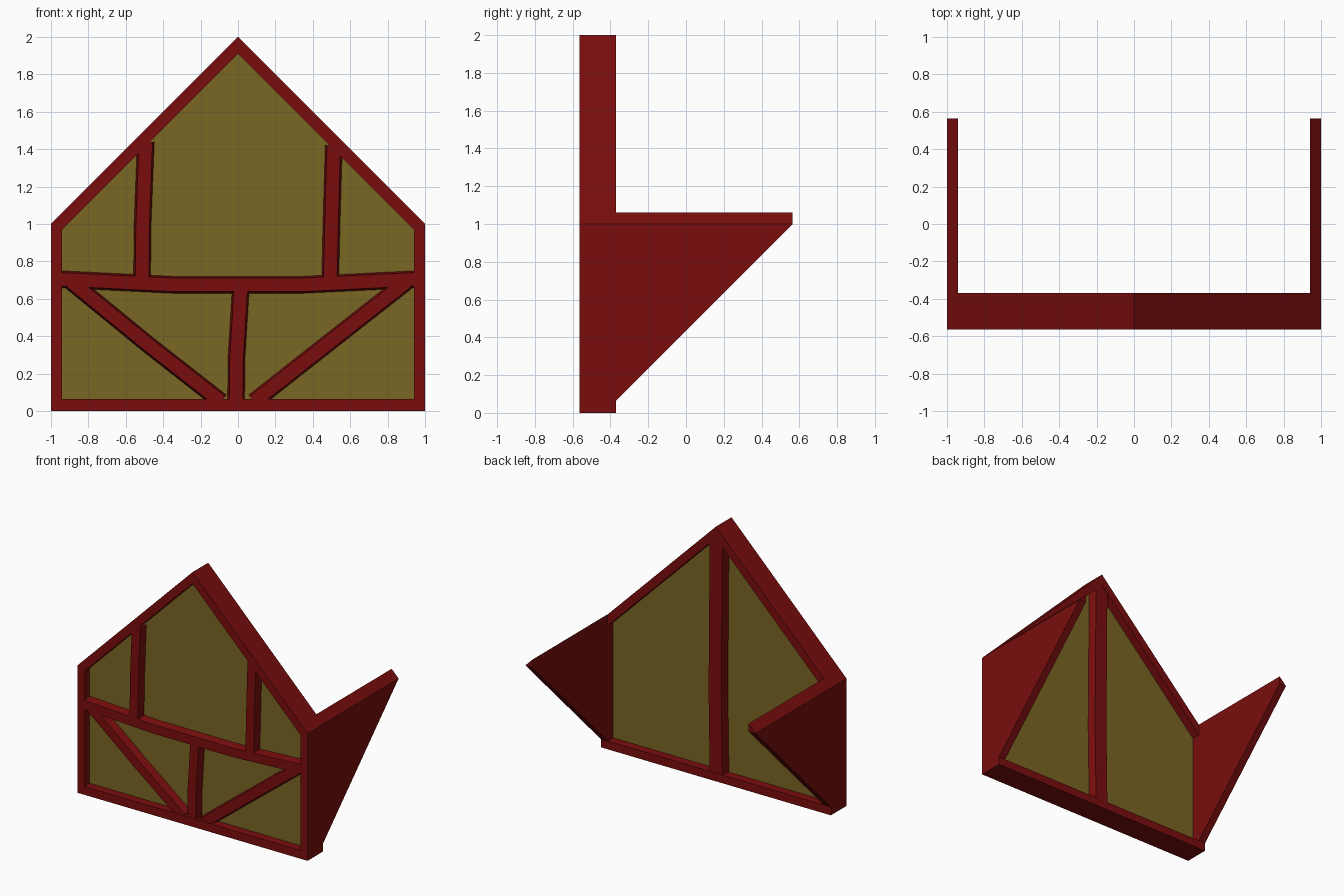
import bpy
import bmesh
from mathutils import Vector

cube = bpy.data.objects.get("Cube")
if cube:
    bpy.data.objects.remove(cube, do_unlink=True)


def make_material(name, rgb):
    mat = bpy.data.materials.new(name)
    mat.use_nodes = True
    mat.diffuse_color = (*rgb, 1)
    mat.node_tree.nodes["Principled BSDF"].inputs["Base Color"].default_value = (*rgb, 1)
    return mat


RED = make_material("dark red timber", (0.195, 0.004, 0.004))
OLIVE = make_material("olive plaster", (0.195, 0.132, 0.017))

FRONT, BACK = -0.565, -0.37
PANEL_FRONT, PANEL_BACK = -0.498, -0.437


def finish(name, bm, mat):
    bmesh.ops.recalc_face_normals(bm, faces=bm.faces)
    mesh = bpy.data.meshes.new(name)
    bm.to_mesh(mesh)
    bm.free()
    mesh.materials.append(mat)
    obj = bpy.data.objects.new(name, mesh)
    bpy.context.collection.objects.link(obj)
    return obj


def gable(wall, floor, peak):
    """House-shaped outline with 45 degree roof slopes."""
    eave = peak - wall
    return [(-wall, floor), (wall, floor), (wall, eave), (0, peak), (-wall, eave)]


def loop(bm, outline, y):
    return [bm.verts.new((x, y, z)) for x, z in outline]


def bridge(bm, a, b):
    for i in range(len(a)):
        j = (i + 1) % len(a)
        bm.faces.new((a[i], a[j], b[j], b[i]))


# Outer frame: hollow gable ring
bm = bmesh.new()
outer, inner = gable(1, 0, 2), gable(0.94, 0.065, 1.91)
rings = [loop(bm, outer, FRONT), loop(bm, inner, FRONT),
         loop(bm, inner, BACK), loop(bm, outer, BACK)]
for i in range(4):
    bridge(bm, rings[i], rings[(i + 1) % 4])
finish("gable_frame", bm, RED)

# Recessed wall panel
bm = bmesh.new()
outline = gable(0.96, 0.045, 1.93)
near, far = loop(bm, outline, PANEL_FRONT), loop(bm, outline, PANEL_BACK)
bm.faces.new(near)
bm.faces.new(far)
bridge(bm, near, far)
finish("wall_panel", bm, OLIVE)


# Triangular side walls, tops cut along the roof slope
def side_wall(name, side):
    bm = bmesh.new()
    loops = []
    for x, top in ((1, 1), (0.94, 1.06)):
        profile = [(BACK, 0.065), (0.565, 1), (0.565, top + 0.001), (BACK, top + 0.001)]
        loops.append([bm.verts.new((side * x, y, z)) for y, z in profile])
    for ring in loops:
        bm.faces.new(ring)
    bridge(bm, *loops)
    finish(name, bm, RED)


side_wall("left_side_wall", 1)
side_wall("right_side_wall", -1)


# Timbers: bent beams, wider at the panel than at the exposed face
def timber(name, path, base_y, face_y, base=0.047, face=0.036):
    bm = bmesh.new()
    points = [Vector(p) for p in path]
    sections = []
    for i, p in enumerate(points):
        d = (points[min(i + 1, len(points) - 1)] - points[max(i - 1, 0)]).normalized()
        n = Vector((-d.y, d.x))
        section = []
        for half, y in ((base, base_y), (face, face_y), (-face, face_y), (-base, base_y)):
            q = p + n * half
            section.append(bm.verts.new((q.x, y, q.y)))
        sections.append(section)
    for a, b in zip(sections, sections[1:]):
        bridge(bm, a, b)
    bm.faces.new(sections[0])
    bm.faces.new(sections[-1])
    finish(name, bm, RED)


front_timbers = {
    "cross_beam": [(-0.96, 0.705), (-0.35, 0.675), (0.35, 0.675), (0.96, 0.705)],
    "upper_right_post": [(-0.513, 0.69), (-0.51, 1), (-0.493, 1.44)],
    "upper_left_post": [(0.493, 0.69), (0.5, 1), (0.512, 1.42)],
    "lower_centre_post": [(-0.01, 0.04), (-0.008, 0.28), (0.015, 0.66)],
    "lower_right_brace": [(-0.89, 0.69), (-0.48, 0.355), (-0.09, 0.05)],
    "lower_left_brace": [(0.9, 0.69), (0.475, 0.357), (0.085, 0.05)],
}
for label, path in front_timbers.items():
    timber(label, path, PANEL_FRONT + 0.01, FRONT + 0.003)

# Single tall post behind the panel
timber("rear_post", [(0, 0.04), (0.01, 0.7), (0, 1.92)],
       PANEL_BACK - 0.01, BACK - 0.003, 0.07, 0.055)
